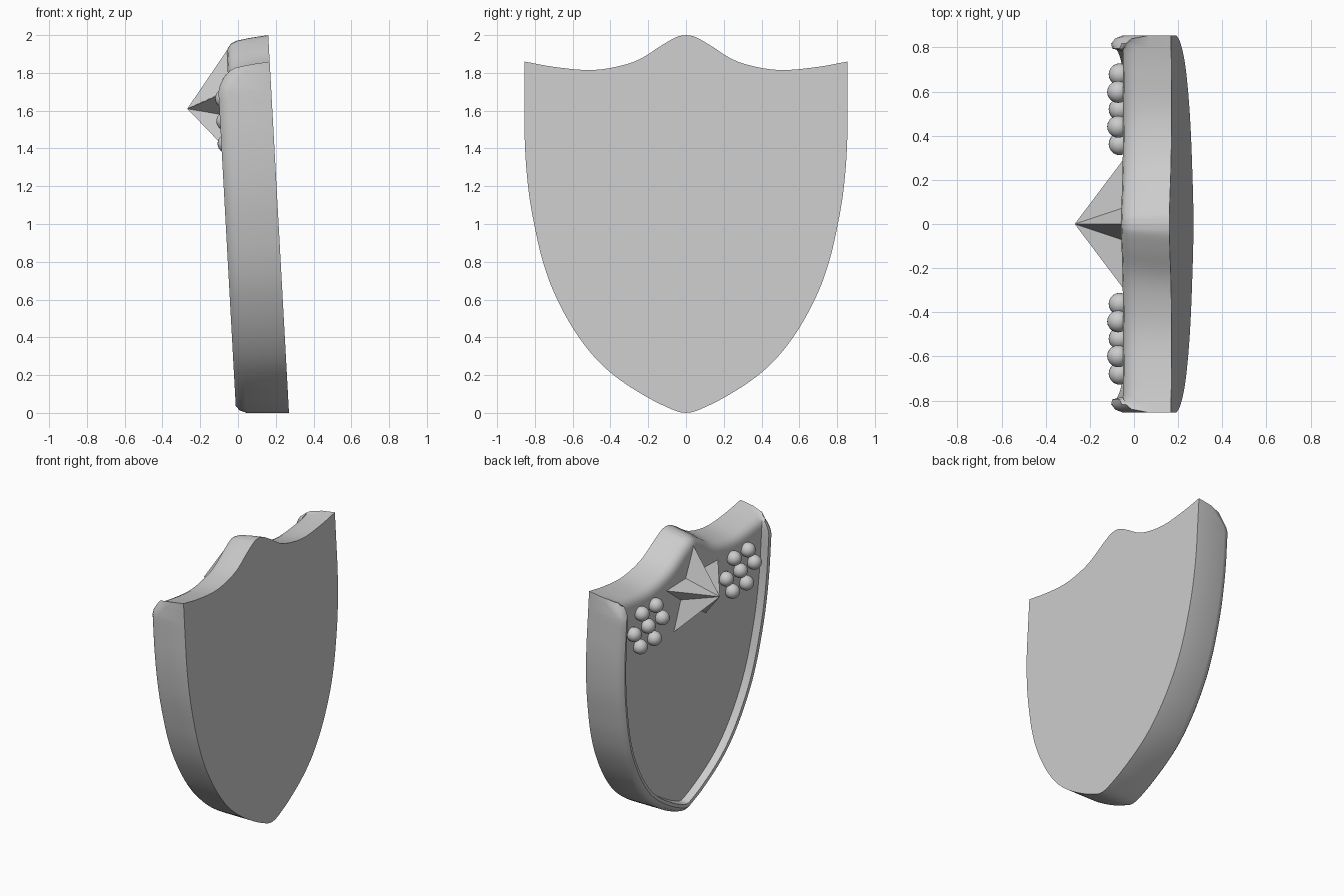
import bpy, bmesh, math
from mathutils import Vector

cube = bpy.data.objects.get("Cube")
if cube:
    bpy.data.objects.remove(cube, do_unlink=True)

grey = bpy.data.materials.new("plain grey")
grey.use_nodes = True
grey.diffuse_color = (0.6, 0.6, 0.6, 1)
grey.node_tree.nodes["Principled BSDF"].inputs["Base Color"].default_value = (0.6, 0.6, 0.6, 1)


def lean(depth, y, z):
    """Point at a depth in front of the leaning back plane."""
    return Vector((0.27 - 0.055 * z - depth, y, z))


def finish(bm, name, angle):
    bmesh.ops.recalc_face_normals(bm, faces=bm.faces)
    mesh = bpy.data.meshes.new(name)
    bm.to_mesh(mesh)
    bm.free()
    mesh.materials.append(grey)
    ob = bpy.data.objects.new(name, mesh)
    bpy.context.collection.objects.link(ob)
    bpy.ops.object.select_all(action='DESELECT')
    ob.select_set(True)
    bpy.context.view_layer.objects.active = ob
    bpy.ops.object.shade_smooth_by_angle(angle=math.radians(angle))
    return ob


def spline(points, steps=5):
    """Smooth curve through the points."""
    p = [Vector(q) for q in points]
    p = [2 * p[0] - p[1]] + p + [2 * p[-1] - p[-2]]
    out = []
    for a, b, c, d in zip(p, p[1:], p[2:], p[3:]):
        for i in range(steps):
            t = i / steps
            out.append(0.5 * (2 * b + (c - a) * t + (2 * a - 5 * b + 4 * c - d) * t * t
                              + (3 * b - a - 3 * c + d) * t ** 3))
    return out + [p[-2]]


# Half outline: scalloped top, then curved side down to the tip
top = spline([(0, 2), (.05, 1.99), (.13, 1.945), (.25, 1.87), (.38, 1.83),
              (.52, 1.815), (.7, 1.832), (.855, 1.86)])
side = spline([(.855, 1.86), (.855, 1.7), (.855, 1.5), (.848, 1.33), (.83, 1.15), (.8, .98),
               (.76, .81), (.7, .64), (.6, .45), (.48, .29), (.35, .175), (.2, .08),
               (.1, .03), (.04, .006), (0, 0)])
half = top + side[1:]
corner = len(top) - 1
yc, zc = half[corner]

# Edge profiles as (inset, depth): soft bevel on top, raised rim on the sides
top_profile = [(0, 0), (.015, .1), (.03, .17), (.045, .2), (.07, .218), (.1, .225)]
side_profile = [(0, 0), (0, .225), (.014, .262), (.038, .28), (.06, .275), (.072, .225)]


def half_ring(k):
    (dt, ht), (ds, hs) = top_profile[k], side_profile[k]
    ring = []
    for i, p in enumerate(half):
        if i == corner:
            ring.append(lean(ht, yc - ds, zc - dt))
            continue
        a, b = half[max(i - 1, 0)], half[min(i + 1, len(half) - 1)]
        t = (b - a).normalized()
        n = Vector((t.y, -t.x))
        if i in (0, len(half) - 1):
            n = Vector((0, -1 if i == 0 else 1))
        if i < corner:
            d, h = dt, ht
        else:
            f = min(1, (zc - p.y) / .16)
            f = f * f * (3 - 2 * f)
            d, h = ds, ht + (hs - ht) * f
        q = p + n * d
        y = min(max(q.x, 0), yc - ds)
        z = min(q.y, zc - dt) if i > corner else q.y
        ring.append(lean(h, y, z))
    return ring


# Shield body
bm = bmesh.new()
rings = []
for k in range(len(top_profile)):
    r = half_ring(k)
    r += [Vector((v.x, -v.y, v.z)) for v in reversed(r[1:-1])]
    rings.append([bm.verts.new(v) for v in r])
for a, b in zip(rings, rings[1:]):
    for i in range(len(a)):
        j = (i + 1) % len(a)
        bm.faces.new((a[i], a[j], b[j], b[i]))
bm.faces.new(rings[0])
bm.faces.new(rings[-1])
bmesh.ops.remove_doubles(bm, verts=bm.verts, dist=0.0005)
finish(bm, "shield_body", 40)

# Pointed five-ray star boss
bm = bmesh.new()
base = []
for i in range(10):
    r = .13 if i % 2 else .32
    a = i * math.pi / 5
    base.append(bm.verts.new(lean(.215, r * math.sin(a), 1.61 + r * math.cos(a))))
apex = bm.verts.new(lean(.45, 0, 1.61))
for i in range(10):
    bm.faces.new((base[i], base[(i + 1) % 10], apex))
bm.faces.new(base)
finish(bm, "star_boss", 10)

# Rosettes of seven studs on either side
for name, s in (("left", 1), ("right", -1)):
    bm = bmesh.new()
    spots = [(0, 0)] + [(.158 * math.cos(i * math.pi / 3), .138 * math.sin(i * math.pi / 3))
                        for i in range(6)]
    for dy, dz in spots:
        ball = bmesh.ops.create_uvsphere(bm, u_segments=20, v_segments=12, radius=.05)
        bmesh.ops.translate(bm, verts=ball["verts"], vec=lean(.25, s * (.52 + dy), 1.545 + dz))
    finish(bm, name + "_stud_rosette", 60)
